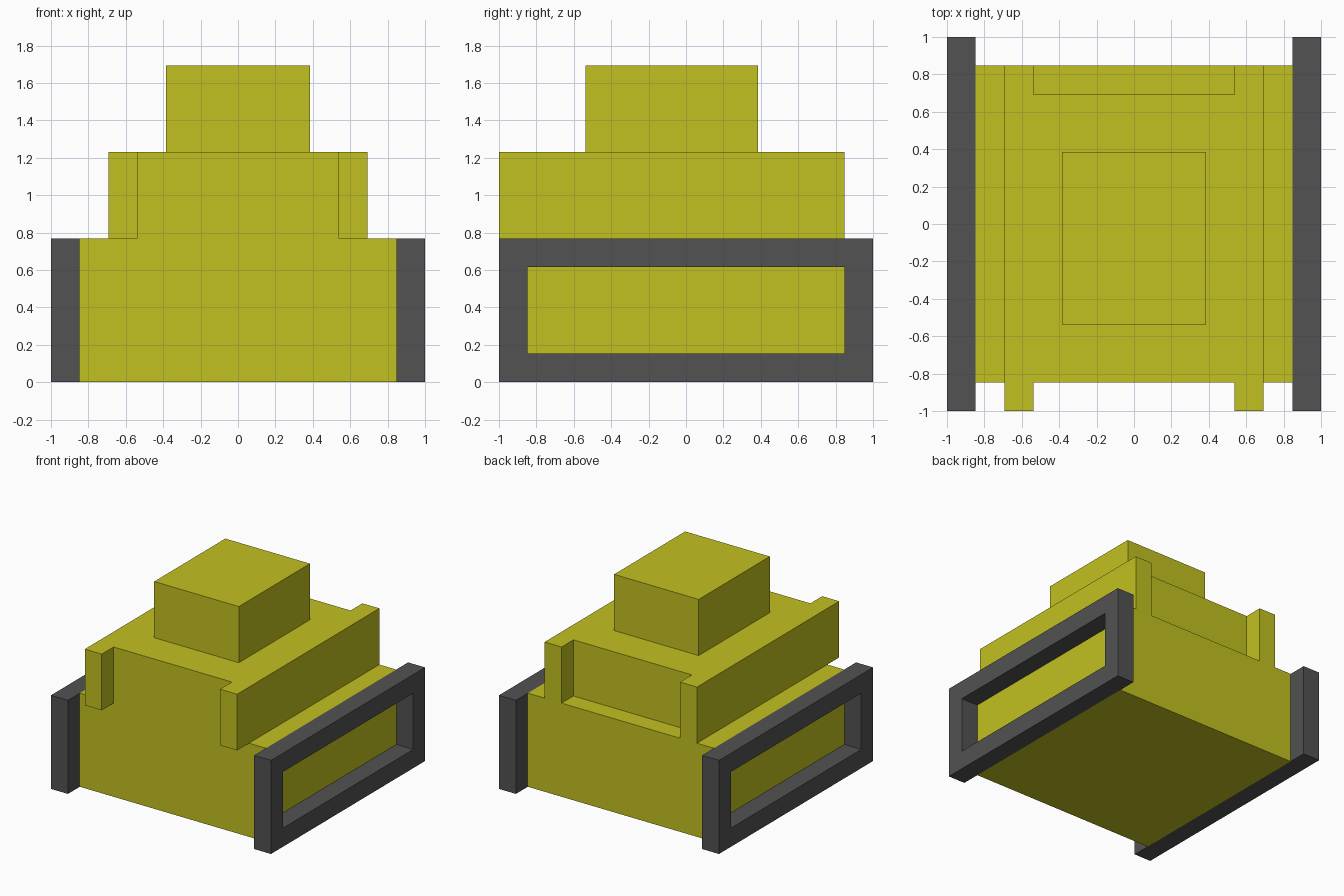
import bpy
import bmesh

cube = bpy.data.objects.get("Cube")
if cube:
    bpy.data.objects.remove(cube, do_unlink=True)

U = 2 / 13  # block grid unit


def material(name, rgb):
    m = bpy.data.materials.new(name)
    m.use_nodes = True
    m.diffuse_color = (*rgb, 1)
    m.node_tree.nodes["Principled BSDF"].inputs["Base Color"].default_value = (*rgb, 1)
    return m


yellow = material("olive yellow", (0.54, 0.53, 0.015))
grey = material("dark grey", (0.085, 0.085, 0.085))


def finish(name, bm, mat):
    bmesh.ops.recalc_face_normals(bm, faces=bm.faces)
    mesh = bpy.data.meshes.new(name)
    bm.to_mesh(mesh)
    bm.free()
    mesh.materials.append(mat)
    obj = bpy.data.objects.new(name, mesh)
    bpy.context.collection.objects.link(obj)
    return obj


def prism(name, outline, z0, z1, mat):
    """Extrude an x-y outline, in grid units, from z0 up to z1."""
    bm = bmesh.new()
    base = bm.faces.new([bm.verts.new((x * U, y * U, z0 * U)) for x, y in outline])
    top = bmesh.ops.extrude_face_region(bm, geom=[base])["geom"]
    bmesh.ops.translate(bm, vec=(0, 0, (z1 - z0) * U),
                        verts=[v for v in top if isinstance(v, bmesh.types.BMVert)])
    return finish(name, bm, mat)


def rect(x, y0, y1):
    return [(-x, y0), (x, y0), (x, y1), (-x, y1)]


def track(name, side):
    """Rectangular ring in the y-z plane, one unit thick in x."""
    bm = bmesh.new()
    rings = []
    for x in (5.5, 6.5):
        for y, z0, z1 in ((6.5, 0, 5), (5.5, 1, 4)):
            rings.append([bm.verts.new((side * x * U, a * U, b * U))
                          for a, b in ((-y, z0), (y, z0), (y, z1), (-y, z1))])
    in_out, in_hole, out_out, out_hole = rings
    for a, b in ((in_out, in_hole), (out_out, out_hole),
                 (in_out, out_out), (in_hole, out_hole)):
        for i in range(4):
            j = (i + 1) % 4
            bm.faces.new((a[i], a[j], b[j], b[i]))
    return finish(name, bm, grey)


# Lower hull
prism("hull", rect(5.5, -5.5, 5.5), 0, 5, yellow)

# Upper hull: prongs jut out in front, a notch is cut into the back
half = [(3.5, -5.5), (3.5, -6.5), (4.5, -6.5), (4.5, 5.5), (3.5, 5.5), (3.5, 4.5)]
prism("upper_hull", half + [(-x, y) for x, y in reversed(half)], 5, 8, yellow)

# Turret block
prism("turret", rect(2.5, -3.5, 2.5), 8, 11, yellow)

# Side tracks
track("left_track", 1)
track("right_track", -1)
